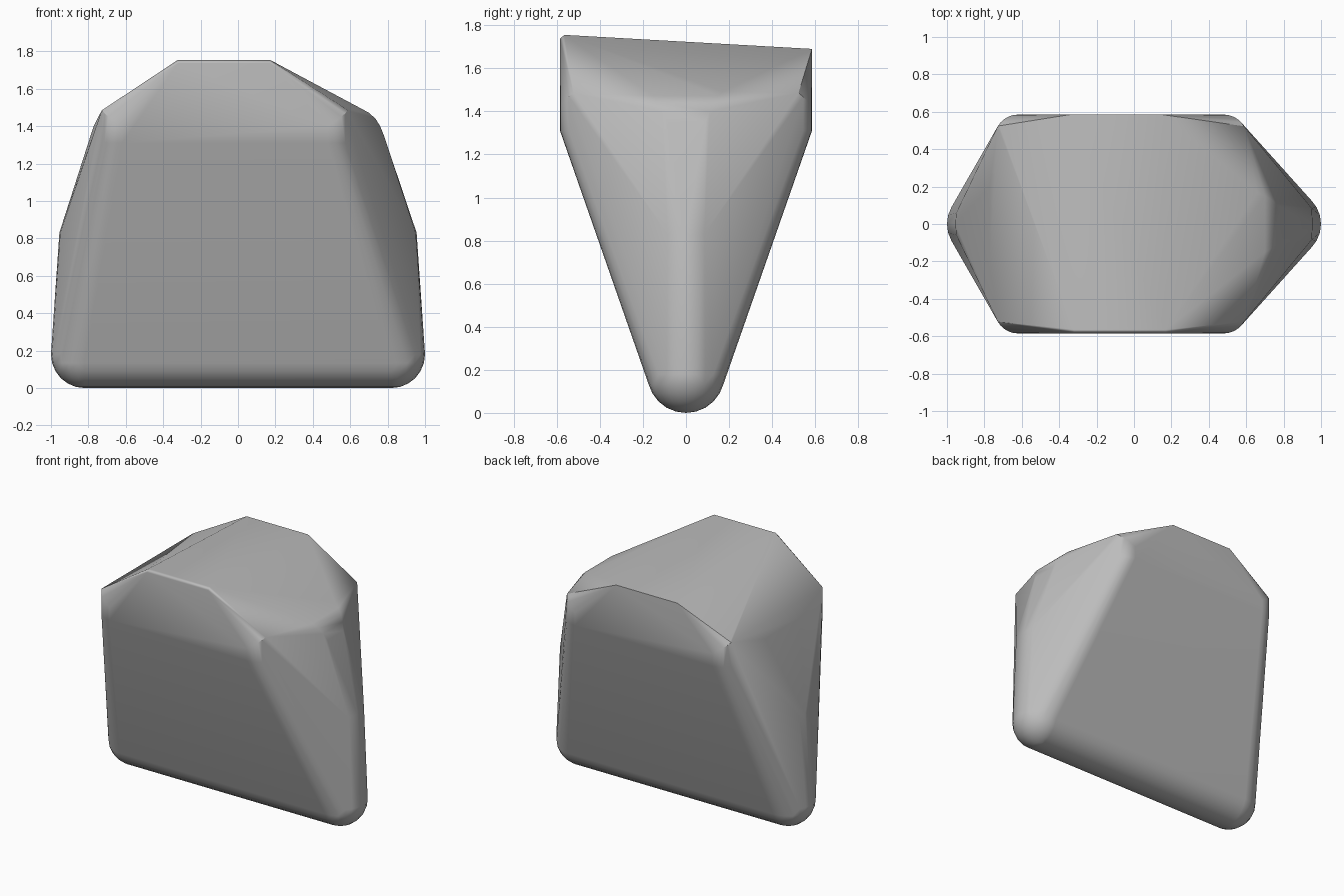
import bpy, bmesh, math
from mathutils import Vector

if "Cube" in bpy.data.objects:
    bpy.data.objects.remove(bpy.data.objects["Cube"])

grey = bpy.data.materials.new("plain grey")
grey.diffuse_color = (0.5, 0.5, 0.5, 1)
grey.use_nodes = True
grey.node_tree.nodes["Principled BSDF"].inputs["Base Color"].default_value = grey.diffuse_color

bm = bmesh.new()


def add(x, y, z):
    bm.verts.new((x, y, z))


def pair(x, y, z):
    """Point mirrored front to back."""
    add(x, -y, z)
    add(x, y, z)


# rounded bottom corners: two balls joined by the hull
R = 0.18
for sx in (-1, 1):
    for i in range(13):
        lat = math.pi * i / 12 - math.pi / 2
        n = 1 if i in (0, 12) else 24
        for j in range(n):
            a = math.tau * j / n
            add(sx * (1 - R) + R * math.cos(lat) * math.cos(a),
                R * math.cos(lat) * math.sin(a), R + R * math.sin(lat))

# rounded upright corners at the shoulders
for cx, s in ((-0.62, -1), (0.48, 1)):
    for i in range(6):
        a = math.radians(90 - 12 * i)
        x = cx + s * 0.125 * math.cos(a)
        y = 0.46 + 0.125 * math.sin(a)
        pair(x, y, 1.31)
        pair(x, y, 1.40 + 0.017 * i)

# end ridges
pair(-0.95, 0.06, 0.83)
pair(0.95, 0.085, 0.83)
add(-0.955, 0, 0.83)
add(0.955, 0, 0.83)
pair(-0.72, 0.525, 1.49)
pair(-0.772, 0.2, 1.40)
# bulging right shoulder
for x, y, z in ((0.66, 0.17, 1.492), (0.70, 0.15, 1.472), (0.735, 0.13, 1.44),
                (0.76, 0.11, 1.40), (0.78, 0.09, 1.35)):
    pair(x, y, z)

# sloping top with a small front bevel
for x in (-0.32, 0.17):
    add(x, -0.585, 1.737)
    add(x, -0.565, 1.755)
    add(x - 0.02, 0.585, 1.69)

# wrap everything in a convex skin
res = bmesh.ops.convex_hull(bm, input=bm.verts[:])
junk = {g for g in res["geom_interior"] + res["geom_unused"]
        if isinstance(g, bmesh.types.BMVert)}
bmesh.ops.delete(bm, geom=list(junk), context='VERTS')
bmesh.ops.dissolve_limit(bm, angle_limit=math.radians(0.5),
                         verts=bm.verts[:], edges=bm.edges[:])
bmesh.ops.recalc_face_normals(bm, faces=bm.faces[:])

mesh = bpy.data.meshes.new("tapered_block")
bm.to_mesh(mesh)
bm.free()
mesh.materials.append(grey)
block = bpy.data.objects.new("tapered_block", mesh)
bpy.context.collection.objects.link(block)

# smooth rounded edges, keep real edges sharp
bpy.context.view_layer.objects.active = block
block.select_set(True)
bpy.ops.object.shade_smooth_by_angle(angle=math.radians(30))
wn = block.modifiers.new("weighted_normals", 'WEIGHTED_NORMAL')
wn.keep_sharp = True
